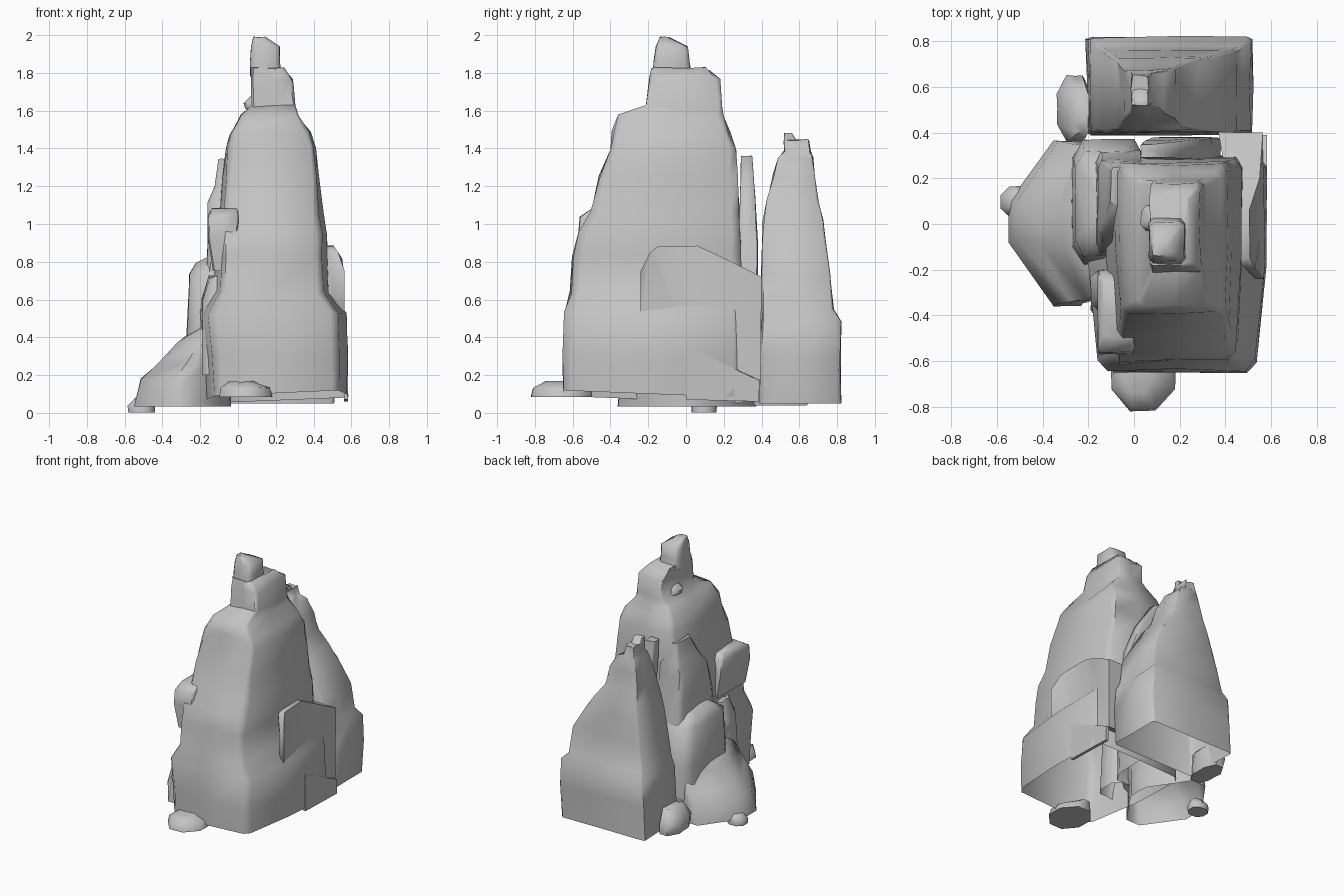
import bpy
import bmesh
import math
import random

random.seed(4)

default_cube = bpy.data.objects.get("Cube")
if default_cube:
    bpy.data.objects.remove(default_cube, do_unlink=True)

# One stone colour for the whole formation
stone = bpy.data.materials.new("grey stone")
stone.use_nodes = True
stone_colour = (.55, .55, .55, 1)
stone.diffuse_color = stone_colour
stone.node_tree.nodes["Principled BSDF"].inputs["Base Color"].default_value = stone_colour

rocks = []


def finish(name, bm):
    """Turn a bmesh into a named stone object."""
    mesh = bpy.data.meshes.new(name)
    bm.to_mesh(mesh)
    bm.free()
    mesh.materials.append(stone)
    rock = bpy.data.objects.new(name, mesh)
    bpy.context.collection.objects.link(rock)
    rocks.append(rock)
    return rock


def outline(left, right, front, back, chamfer):
    """Counter-clockwise rectangle with cut corners and a point midway on each side."""
    cut_x = chamfer * (right - left)
    cut_y = chamfer * (back - front)
    mid_x = (left + right) / 2
    mid_y = (front + back) / 2
    return [
        (left + cut_x, front), (mid_x, front), (right - cut_x, front),
        (right, front + cut_y), (right, mid_y), (right, back - cut_y),
        (right - cut_x, back), (mid_x, back), (left + cut_x, back),
        (left, back - cut_y), (left, mid_y), (left, front + cut_y),
    ]


def loft_rock(name, levels, chamfer=.05, rough=.01, tilt=0, pinch=0, closed=False):
    """Stack of rough outlines; each level is height, left, right, front, back."""
    bm = bmesh.new()
    rings = []
    for height, left, right, front, back in levels:
        ring = []
        for x, y in outline(left, right, front, back, chamfer):
            lift = random.uniform(-rough, rough)
            if not rings:
                lift = tilt * (x - y)
            # pinch narrows the far front of the rock
            x += pinch * ((left + right) / 2 - x) * max(0, -.3 - y)
            ring.append(bm.verts.new((x + random.uniform(-rough, rough) / 2,
                                      y + random.uniform(-rough, rough) / 2,
                                      height + lift)))
        rings.append(ring)
    for lower, upper in zip(rings, rings[1:]):
        count = len(lower)
        for i in range(count):
            j = (i + 1) % count
            bm.faces.new((lower[i], lower[j], upper[j], upper[i]))
    bm.faces.new(rings[-1])
    if closed:
        bm.faces.new(reversed(rings[0]))
    return finish(name, bm)


def wedge_rock(name, profile, inner, outer, spread):
    """Side profile of (y, z) points with a sloped top, thickening towards the rear."""
    front = min(y for y, z in profile)
    bm = bmesh.new()
    sides = [[bm.verts.new((x - .7 * max(z - .8, 0) - flare * (y - front), y, z))
              for y, z in profile]
             for x, flare in ((inner, spread), (outer, 0))]
    bm.faces.new(sides[0])
    bm.faces.new(sides[1])
    for i in range(len(profile)):
        j = (i + 1) % len(profile)
        bm.faces.new((sides[0][i], sides[0][j], sides[1][j], sides[1][i]))
    bmesh.ops.triangulate(bm, faces=bm.faces[:])
    bmesh.ops.recalc_face_normals(bm, faces=bm.faces)
    return finish(name, bm)


# Tall main peak, open underneath, with a stepped neck and tip
loft_rock("main_peak", [
    (.07, -.17, .58, -.65, .3),
    (.3, -.18, .58, -.65, .3),
    (.53, -.2, .57, -.64, .3),
    (.64, -.13, .48, -.61, .3),
    (.83, -.12, .47, -.6, .29),
    (.95, -.12, .47, -.57, .29),
    (1.06, -.1, .45, -.51, .28),
    (1.25, -.08, .43, -.46, .27),
    (1.4, -.06, .41, -.4, .26),
    (1.48, -.04, .38, -.39, .23),
    (1.57, .02, .32, -.36, .2),
    (1.62, .07, .3, -.21, .19),
    (1.76, .07, .29, -.19, .18),
    (1.82, .07, .24, -.18, .12),
], tilt=.04, rough=.012, pinch=.4)
loft_rock("peak_tip", [
    (1.78, .065, .23, -.18, .03),
    (1.86, .065, .22, -.17, .02),
    (1.94, .07, .22, -.16, .01),
    (1.99, .08, .14, -.14, -.09),
], chamfer=.12, rough=.005)
loft_rock("neck_knob", [
    (1.61, .04, .12, -.02, .08),
    (1.64, .03, .12, -.03, .08),
    (1.68, .07, .12, -.01, .06),
], chamfer=.25, rough=.003, closed=True)

# Shorter rear peak, open underneath
loft_rock("rear_peak", [
    (.05, -.21, .51, .39, .82),
    (.3, -.2, .52, .39, .82),
    (.49, -.19, .51, .4, .82),
    (.55, -.17, .47, .4, .78),
    (.74, -.13, .45, .4, .76),
    (.92, -.1, .35, .4, .74),
    (1.02, -.08, .28, .41, .73),
    (1.12, -.06, .21, .43, .7),
    (1.25, -.04, .18, .46, .68),
    (1.35, -.02, .13, .49, .67),
    (1.38, -.01, .08, .52, .66),
    (1.44, -.01, .06, .52, .65),
], chamfer=.03, rough=.01)
loft_rock("rear_tip", [
    (1.42, -.01, .06, .52, .6),
    (1.48, -.01, .06, .52, .56),
], rough=.004)

# Wedge-shaped slab on the left side of the main peak, over a low wall
wedge_rock("side_slab", [
    (-.24, .5), (-.24, .75), (-.19, .85), (-.15, .88), (.06, .885),
    (.2, .82), (.4, .72), (.395, .17), (.2, .26), (0, .36),
], inner=.53, outer=.565, spread=.25)
wedge_rock("side_wall", [
    (0, .07), (.385, .06), (.39, .17), (.2, .26), (0, .36),
], inner=.56, outer=.583, spread=0)

# Thin spire standing between the two peaks
loft_rock("gap_spire", [
    (.4, .1, .38, .26, .38),
    (.9, .07, .34, .28, .38),
    (1.15, .04, .24, .285, .365),
    (1.36, .03, .1, .29, .35),
], rough=.004)

# Sloping flank with stacked blocks on the right side
loft_rock("low_flank", [
    (.035, -.55, -.04, -.36, .37),
    (.17, -.52, -.04, -.35, .36),
    (.25, -.42, -.04, -.34, .35),
    (.37, -.32, -.04, -.33, .34),
    (.47, -.2, -.04, -.28, .3),
], chamfer=.38, rough=.015)
loft_rock("flank_block", [
    (.2, -.28, .05, -.19, .37),
    (.45, -.27, .05, -.18, .37),
    (.74, -.26, .02, -.14, .32),
    (.79, -.22, 0, -.08, .24),
    (.83, -.14, 0, -.02, .16),
], chamfer=.15, rough=.01)
loft_rock("upper_block", [
    (.7, -.17, .05, -.14, .32),
    (.9, -.16, .05, -.12, .3),
    (1.11, -.16, .05, -.06, .28),
    (1.2, -.12, .05, 0, .27),
    (1.34, -.1, .02, .08, .25),
], chamfer=.1, rough=.008)
loft_rock("front_ledge", [
    (.75, -.13, 0, -.56, -.2),
    (.93, -.16, 0, -.57, -.2),
    (1.04, -.16, 0, -.56, -.22),
    (1.08, -.14, 0, -.5, -.25),
], rough=.006)
loft_rock("front_corner_rock", [
    (.2, -.19, 0, -.42, -.2),
    (.6, -.19, 0, -.38, -.2),
    (.72, -.15, 0, -.35, -.2),
], chamfer=.2, rough=.01)

# Loose boulders around the foot
loft_rock("front_boulder", [
    (.085, -.1, .18, -.82, -.5),
    (.13, -.09, .17, -.81, -.5),
    (.165, -.05, .08, -.74, -.5),
], chamfer=.3, rough=.006, closed=True)
loft_rock("rear_boulder", [
    (.04, -.33, -.18, .36, .64),
    (.12, -.34, -.18, .36, .65),
    (.21, -.27, -.18, .4, .58),
], chamfer=.28, rough=.008, closed=True)
loft_rock("flank_pebble", [
    (.002, -.58, -.44, .03, .16),
    (.04, -.585, -.44, .03, .165),
    (.08, -.54, -.45, .06, .14),
], chamfer=.28, rough=.002, closed=True)

# Smooth weathered faces, keeping the hard breaks
bpy.ops.object.select_all(action="DESELECT")
for rock in rocks:
    rock.select_set(True)
bpy.context.view_layer.objects.active = rocks[0]
bpy.ops.object.shade_smooth_by_angle(angle=math.radians(62))
